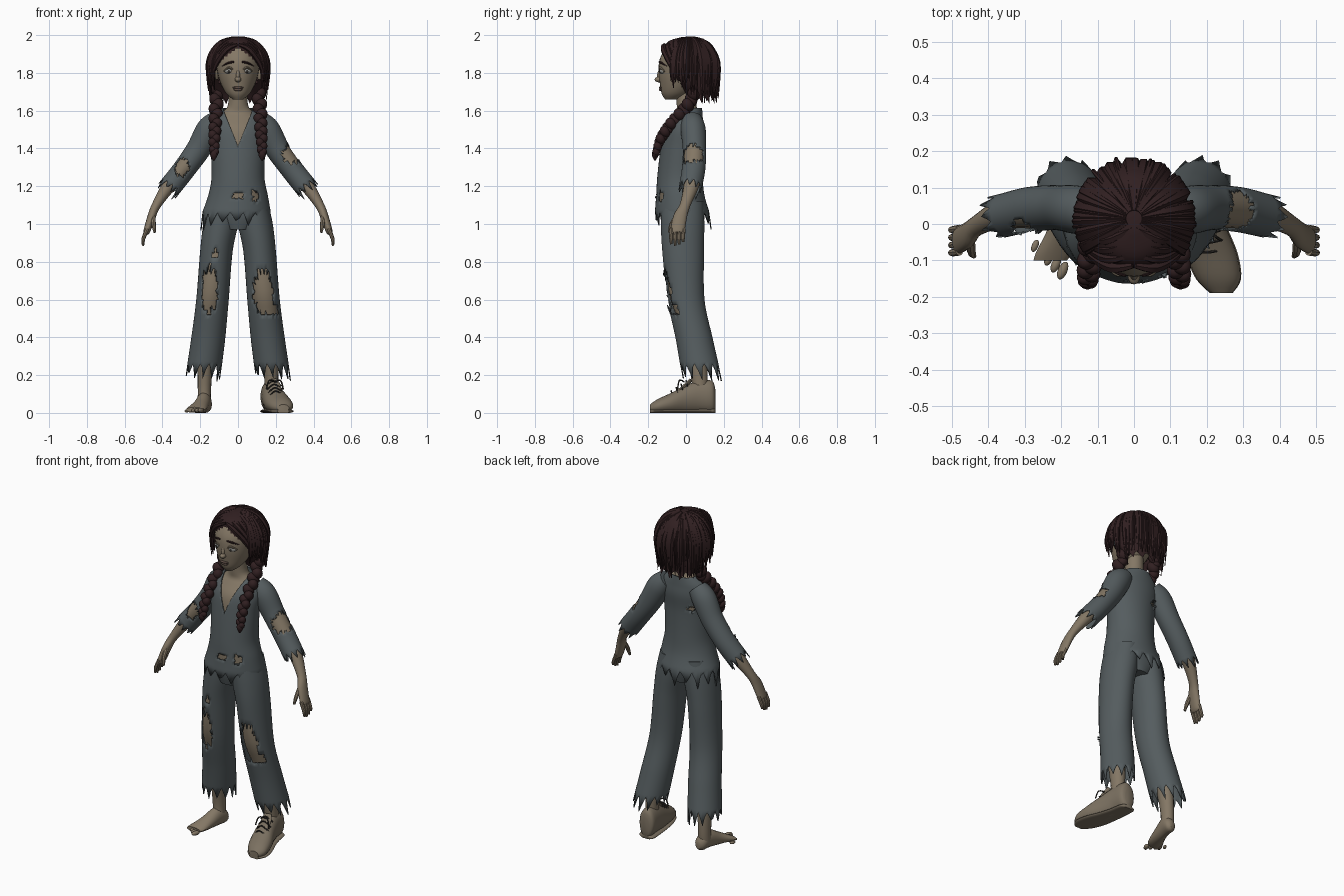
import bpy, bmesh, math, random
from mathutils import Vector, Matrix, Euler

random.seed(4)
if "Cube" in bpy.data.objects:
    bpy.data.objects.remove(bpy.data.objects["Cube"], do_unlink=True)


def material(name, r, g, b):
    m = bpy.data.materials.new(name)
    m.use_nodes = True
    m.diffuse_color = (r, g, b, 1)
    m.node_tree.nodes["Principled BSDF"].inputs["Base Color"].default_value = (r, g, b, 1)
    return m


CLOTH = material("worn grey cloth", .09, .108, .114)
SKIN = material("skin", .23, .185, .13)
SHOE = material("brown shoe", .2, .165, .12)
HAIR = material("dark brown hair", .03, .014, .015)
LIPS = material("lips", .11, .075, .06)
EYE = material("eye grey", .3, .3, .28)
DARK = material("dark lace", .03, .027, .024)
X, Y, Z = Vector((1, 0, 0)), Vector((0, 1, 0)), Vector((0, 0, 1))


def spline(pts, steps):
    """Smooth path through points that also carry two radii."""
    P = [Vector(p) for p in pts]
    out = []
    for i in range(len(P) - 1):
        a, b, c, d = P[max(i - 1, 0)], P[i], P[i + 1], P[min(i + 2, len(P) - 1)]
        for k in range(steps):
            t = k / steps
            out.append((b * 2 + (c - a) * t + (a * 2 - b * 5 + c * 4 - d) * (t * t)
                        + (b * 3 - a - c * 3 + d) * (t ** 3)) * .5)
    return out + [P[-1]]


def sweep(bm, pts, seg=16, ref=Y, axis=None, steps=4, hem=0, caps=True):
    """Elliptical rings along a path, with an optional ragged last edge."""
    path = spline(pts, steps)
    mid = [Vector(p[:3]) for p in path]
    rings = []
    for i, p in enumerate(path):
        along = (mid[min(i + 1, len(mid) - 1)] - mid[max(i - 1, 0)]).normalized()
        t = axis or along
        v = (ref - t * ref.dot(t)).normalized()
        u = v.cross(t)
        ring = []
        for j in range(seg):
            a = math.tau * j / seg
            co = mid[i] + u * math.cos(a) * max(p[3], .001) + v * math.sin(a) * max(p[4], .001)
            if hem and i == len(path) - 1:
                co += along * hem * (1, .4, 0, .4)[j % 4] * random.uniform(.4, 1)
            co.z = max(co.z, 0)
            ring.append(bm.verts.new(co))
        rings.append(ring)
    for a, b in zip(rings, rings[1:]):
        for j in range(seg):
            bm.faces.new((a[j], a[j - 1], b[j - 1], b[j]))
    if caps:
        bm.faces.new(rings[0])
        if not hem:
            bm.faces.new(rings[-1])


def finish(name, bm, mat, thick=0):
    bmesh.ops.recalc_face_normals(bm, faces=bm.faces)
    for f in bm.faces:
        f.smooth = True
    for e in bm.edges:
        if len(e.link_faces) == 2:
            e.smooth = e.calc_face_angle() < .75
    me = bpy.data.meshes.new(name)
    bm.to_mesh(me)
    bm.free()
    me.materials.append(mat)
    ob = bpy.data.objects.new(name, me)
    bpy.context.collection.objects.link(ob)
    if thick:
        mod = ob.modifiers.new("cloth thickness", "SOLIDIFY")
        mod.thickness, mod.offset = thick, -1


def tear(bm, centre, radii):
    """Cut a ragged hole and leave torn points round its rim."""
    c = Vector(centre)
    bm.normal_update()
    doomed = set()
    for f in bm.faces:
        d = f.calc_center_median() - c
        if sum((d[k] / radii[k]) ** 2 for k in range(3)) < random.uniform(.8, 1.15):
            doomed.add(f)
    rim = [e for f in doomed for e in f.edges if any(g not in doomed for g in e.link_faces)]
    bmesh.ops.delete(bm, geom=list(doomed), context="FACES")
    for e in rim:
        if e.is_valid and random.random() < .4:
            m = (e.verts[0].co + e.verts[1].co) / 2
            out = e.link_faces[0].normal if e.link_faces else -Y
            tip = bm.verts.new(m + (c - m) * .25 + out * random.uniform(0, .012))
            bm.faces.new((e.verts[0], e.verts[1], tip))


def tube(name, pts, mat, holes=(), edit=None, thick=0, **kw):
    bm = bmesh.new()
    sweep(bm, pts, **kw)
    bmesh.ops.recalc_face_normals(bm, faces=bm.faces)
    for centre, radii in holes:
        tear(bm, centre, radii)
    if edit:
        edit(bm)
    finish(name, bm, mat, thick)


def blobs(name, parts, mat):
    """Ellipsoids given as location, scale and rotation."""
    bm = bmesh.new()
    for loc, scale, rot in parts:
        bmesh.ops.create_uvsphere(bm, u_segments=16, v_segments=10, radius=1,
                                  matrix=Matrix.LocRotScale(Vector(loc), Euler(rot), Vector(scale)))
    finish(name, bm, mat)


def side(s, pts):
    return [(s * p[0], *p[1:]) for p in pts]


def neckline(bm):
    for s in (-1, 1):
        front = [f for f in bm.faces if f.calc_center_median().y < 0]
        geom = set(front) | {e for f in front for e in f.edges} | {v for f in front for v in f.verts}
        bmesh.ops.bisect_plane(bm, geom=list(geom), plane_co=(0, 0, 1.41), plane_no=(s, 0, -.4))
    gone = [f for f in bm.faces if (c := f.calc_center_median()).y < 0 and abs(c.x) < .4 * (c.z - 1.41)]
    bmesh.ops.delete(bm, geom=gone, context="FACES")


def hairline(bm):
    gone = [f for f in bm.faces if (c := f.calc_center_median()).y < -.03 and c.z < 1.94 - .8 * abs(c.x)]
    bmesh.ops.delete(bm, geom=gone, context="FACES")


# Torso: skin underneath, torn shirt on top
tube("chest_and_neck", [(0, -.03, 1.06, .145, .11), (0, -.03, 1.25, .132, .112), (0, -.025, 1.4, .137, .102),
     (0, -.015, 1.5, .145, .095), (0, .005, 1.56, .12, .073), (0, .01, 1.59, .085, .058),
     (0, .003, 1.63, .053, .052), (0, 0, 1.73, .05, .055)], SKIN, seg=32, axis=Z)
tube("shirt", [(0, .025, 1.615, .078, .06), (0, .018, 1.6, .1, .068), (0, .002, 1.56, .14, .087),
     (0, -.012, 1.5, .155, .105), (0, -.025, 1.4, .145, .11), (0, -.032, 1.25, .14, .12),
     (0, -.03, 1.15, .158, .128), (-.008, -.02, 1.06, .182, .145)], CLOTH, thick=.006,
     holes=[((-.09, .09, 1.43), (.035, .04, .025)), ((0, -.16, 1.15), (.035, .04, .022)),
            ((.09, -.13, 1.15), (.025, .04, .03))],
     edit=neckline, seg=64, axis=Z, steps=6, hem=.1, caps=False)

# Trousers
tube("trouser_seat", [(0, -.02, 1.14, .15, .115), (0, -.02, 1.05, .165, .118), (0, -.02, .97, .09, .1)],
     CLOTH, seg=32, axis=Z)
LEG = [(.075, -.02, 1.12, .082, .112), (.092, -.018, 1, .092, .115), (.115, -.015, .85, .086, .11),
       (.135, 0, .6, .086, .098), (.157, .042, .4, .09, .098), (.176, .07, .26, .092, .102)]
KNEES = {1: [((.135, -.1, .635), (.058, .1, .13)), ((.2, -.07, .54), (.03, .05, .03))],
         -1: [((-.15, -.1, .65), (.05, .1, .135)), ((-.12, -.12, .84), (.014, .05, .03))]}
for s, word in ((1, "left"), (-1, "right")):
    tube(word + "_trouser_leg", side(s, LEG), CLOTH, holes=KNEES[s], thick=.006,
         seg=48, axis=Z, steps=8, hem=.1)
    tube(word + "_leg", side(s, [(.115, -.015, .9, .07, .08), (.138, -.022, .65, .072, .07),
         (.155, .02, .48, .06, .06), (.172, .06, .28, .043, .05), (.178, .075, .12, .035, .04),
         (.178, .07, .05, .036, .042)]), SKIN, axis=Z)

    # Arms, sleeves and hands
    tube(word + "_arm", side(s, [(.12, .035, 1.53, .05, .05), (.21, .045, 1.4, .054, .054),
         (.285, .04, 1.3, .05, .052), (.36, .03, 1.21, .038, .042), (.432, -.005, 1.1, .024, .028),
         (.457, -.03, 1.04, .022, .036), (.482, -.045, .965, .018, .037), (.49, -.047, .95, .012, .03)]), SKIN)
    arm_hole = ((.28, .03, 1.365), (.065, .07, .06)) if s > 0 else ((-.3, -.02, 1.305), (.045, .05, .055))
    tube(word + "_sleeve", side(s, [(.1, .03, 1.55, .055, .055), (.15, .038, 1.5, .07, .066),
         (.21, .045, 1.395, .064, .062), (.285, .04, 1.29, .06, .062), (.352, .025, 1.205, .06, .06)]), CLOTH,
         holes=[arm_hole], thick=.005, seg=40, steps=8, hem=.06)
    bm = bmesh.new()
    for k in range(4):
        y, drop = -.076 + .021 * k, (.008, 0, .006, .02)[k]
        sweep(bm, side(s, [(.48, y, .975, .011, .011), (.5, y - .003, .925, .01, .01),
                           (.503, y - .002, .885 + drop, .006, .006)]), seg=8)
    sweep(bm, side(s, [(.45, -.04, 1.05, .013, .013), (.447, -.075, 1, .012, .012),
                       (.44, -.088, .955, .007, .007)]), seg=8)
    finish(word + "_fingers", bm, SKIN)

    # Braid: overlapping lumps leaning in turn, with a tuft at the end
    path = spline(side(s, [(.105, .06, 1.73, .036, .036), (.115, .01, 1.63, .037, .037),
                  (.12, -.08, 1.53, .033, .033), (.125, -.135, 1.45, .029, .029),
                  (.127, -.158, 1.38, .022, .022)]), 4)
    blobs(word + "_braid", [(Vector(p[:3]) + X * .007 * (-1) ** i, (p[3] * .85, p[3] * .85, p[3] * 1.05),
          (.5, .5 * (-1) ** i, 0)) for i, p in enumerate(path)], HAIR)
    tube(word + "_braid_tuft", side(s, [(.127, -.158, 1.39, .016, .016), (.128, -.163, 1.365, .02, .018),
         (.127, -.165, 1.335, .003, .003)]), HAIR, seg=8)

    # Eye, lid and sad slanting brow
    blobs(word + "_eye", [((s * .048, -.121, 1.81), (.024, .018, .015), (0, 0, s * .3))], EYE)
    blobs(word + "_iris", [((s * .047, -.131, 1.808), (.01, .01, .011), (0, 0, 0))], DARK)
    tube(word + "_eyelid", side(s, [(.022, -.136, 1.812, .004, .004), (.047, -.138, 1.828, .006, .006),
         (.074, -.115, 1.808, .004, .004)]), SKIN, seg=8)
    tube(word + "_brow", side(s, [(.022, -.141, 1.858, .005, .005), (.05, -.13, 1.853, .006, .006),
         (.082, -.1, 1.836, .003, .003)]), HAIR, seg=8)
    blobs(word + "_ear", [((s * .118, .005, 1.785), (.014, .024, .034), (0, 0, s * .4))], SKIN)

# Head and face
tube("head", [(0, -.075, 1.66, .028, .036), (0, -.055, 1.69, .062, .074), (0, -.032, 1.74, .09, .106),
     (0, -.015, 1.8, .108, .13), (0, 0, 1.87, .117, .14), (0, .01, 1.93, .1, .116), (0, .012, 1.965, .06, .07)],
     SKIN, seg=32, axis=Z)
blobs("nose", [((0, -.143, 1.765), (.017, .023, .015), (0, 0, 0)),
               ((0, -.138, 1.79), (.011, .015, .035), (-.2, 0, 0))], SKIN)
blobs("mouth", [((0, -.133, 1.722), (.03, .011, .007), (0, 0, 0)),
                ((0, -.131, 1.711), (.023, .012, .008), (0, 0, 0))], LIPS)
blobs("ear_wrap", [((.136, -.012, 1.79), (.012, .022, .03), (.4, 0, 0))], CLOTH)

# Hair: a cap, combed locks and loose wisps
tube("hair_cap", [(0, .01, 1.99, .02, .03), (0, .012, 1.97, .085, .1), (0, .015, 1.93, .125, .136),
     (0, .02, 1.87, .15, .15), (0, .03, 1.8, .152, .135), (0, .06, 1.73, .142, .1), (0, .075, 1.68, .125, .075)],
     HAIR, edit=hairline, seg=48, axis=Z, hem=.05)
bm = bmesh.new()
for k in range(46):
    wisp = k % 5 == 0
    az = math.radians(52 + 256 * k / 45 + random.uniform(-3, 3))
    grow = random.uniform(1.04, 1.12) if wisp else random.uniform(.98, 1.02)
    thin = .35 if wisp else 1
    lock = []
    for deg, r in zip((8, 35, 62, 89), (.006, .015, .018, .016)):
        th = math.radians(deg)
        flat = .155 * math.sin(th) * (grow if deg > 50 else 1)
        lock.append((flat * math.sin(az), .015 - flat * math.cos(az), 1.82 + .17 * math.cos(th), r * thin, r * thin))
    x, y = lock[-1][:2]
    end = random.uniform(1.64, 1.7) if math.cos(az) < 0 else random.uniform(1.69, 1.78)
    lock.append((x * .95, y * .95, end, .002, .002))
    sweep(bm, lock, seg=6)
for s in (-1, 1):
    for k in range(4):
        sweep(bm, side(s, [(.004, -.115 + .035 * k, 1.95 + .011 * k, .008, .008),
              (.06 + .006 * k, -.12 + .025 * k, 1.925 + .01 * k, .015, .015),
              (.115 + .006 * k, -.085 + .02 * k, 1.85, .014, .014),
              (.14 + .006 * k, -.06 + .02 * k, 1.77 - .02 * k, .002, .002)]), seg=6)
finish("hair_locks", bm, HAIR)

# Bare right foot
tube("right_foot", [(-.17, .125, .035, .015, .02), (-.172, .105, .042, .034, .042), (-.18, .05, .055, .037, .055),
     (-.198, -.02, .036, .042, .038), (-.218, -.075, .022, .05, .022), (-.23, -.1, .016, .046, .014)],
     SKIN, ref=Z, axis=Y)
blobs("right_toes", [((-.196 - .019 * k, -.128 + .017 * k, .014 - .001 * k),
      (.013 - .001 * k, .026 - .002 * k, .013 - .001 * k), (0, 0, -.4)) for k in range(5)], SKIN)

# Left shoe with sole, tongue and laces
SHOE_PATH = [(.166, .155, .07, .025, .055), (.168, .138, .085, .048, .085), (.176, .07, .085, .053, .085),
             (.19, 0, .07, .06, .076), (.213, -.08, .05, .069, .055), (.232, -.15, .035, .06, .038),
             (.24, -.19, .025, .03, .02)]
tube("left_shoe", SHOE_PATH, SHOE, seg=24, ref=Z, axis=Y)
tube("left_sole", [(x, y, .009, r * 1.04, .013) for x, y, z, r, h in SHOE_PATH], SHOE, seg=24, ref=Z, axis=Y)
tube("shoe_tongue", [(.202, -.05, .1, .03, .012), (.19, 0, .145, .034, .012), (.185, .025, .175, .024, .008)], SHOE)
bm = bmesh.new()
for k in range(4):
    y, z = -.07 + .026 * k, .108 + .018 * k
    sweep(bm, [(.165 - .005 * k, y, z - .02, .004, .004), (.2 - .004 * k, y - .008, z + .008, .004, .004),
               (.248 - .006 * k, y, z - .02, .004, .004)], seg=6)
for s in (-1, 1):
    sweep(bm, [(.195, -.01, .165, .004, .004), (.195 + s * .03, -.035, .172, .004, .004),
               (.195 + s * .045, -.045, .125, .004, .004)], seg=6)
finish("shoe_laces", bm, DARK)
